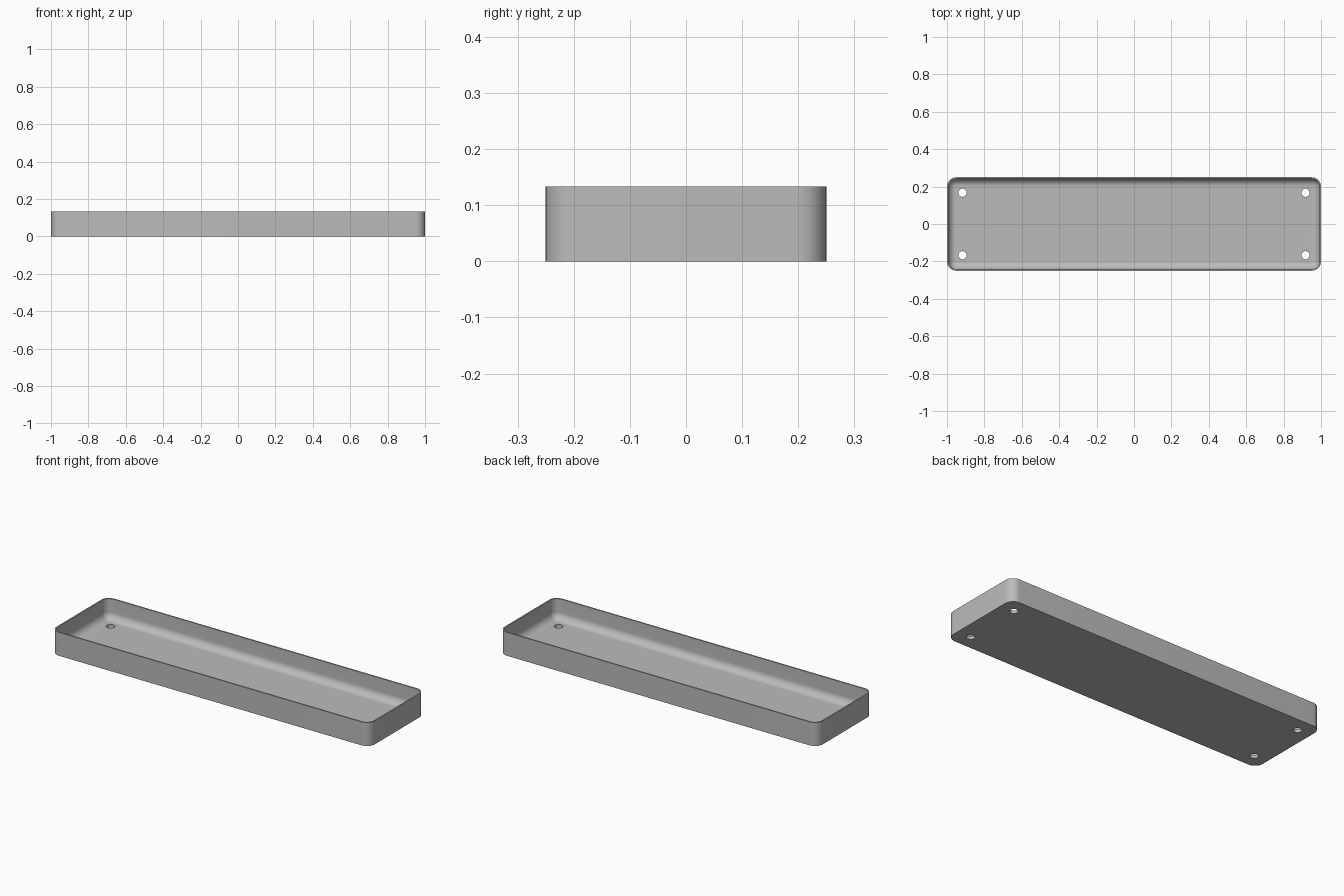
import bpy, bmesh, math

if "Cube" in bpy.data.objects:
    bpy.data.objects.remove(bpy.data.objects["Cube"], do_unlink=True)

HALF_X, HALF_Y, HEIGHT = 1.0, 0.25, 0.133
CORNER, WALL, FLOOR, FILLET = 0.05, 0.008, 0.017, 0.041
STEPS = 12

grey = bpy.data.materials.new("plain grey")
grey.use_nodes = True
colour = (0.5, 0.5, 0.5, 1)
grey.diffuse_color = colour
grey.node_tree.nodes["Principled BSDF"].inputs["Base Color"].default_value = colour


def rounded_ring(bm, inset, z):
    """Rounded rectangle of vertices, shrunk by inset, at height z."""
    r = CORNER - inset
    ring = []
    for i, (sx, sy) in enumerate([(1, 1), (-1, 1), (-1, -1), (1, -1)]):
        for k in range(STEPS + 1):
            a = math.pi / 2 * (i + k / STEPS)
            ring.append(bm.verts.new((sx * (HALF_X - CORNER) + r * math.cos(a),
                                      sy * (HALF_Y - CORNER) + r * math.sin(a), z)))
    return ring


# Wall section: outside up, over the rim, down inside and round the fillet
section = [(0, 0), (0, HEIGHT), (WALL, HEIGHT)]
for k in range(STEPS + 1):
    a = math.pi / 2 * k / STEPS
    section.append((WALL + FILLET * (1 - math.cos(a)),
                    FLOOR + FILLET * (1 - math.sin(a))))

# Tray shell lofted through the section
bm = bmesh.new()
rings = [rounded_ring(bm, inset, z) for inset, z in section]
for low, high in zip(rings, rings[1:]):
    for i in range(len(low)):
        j = (i + 1) % len(low)
        bm.faces.new((low[i], low[j], high[j], high[i]))
bm.faces.new(rings[0][::-1])
bm.faces.new(rings[-1])
bmesh.ops.recalc_face_normals(bm, faces=bm.faces)
mesh = bpy.data.meshes.new("tray")
bm.to_mesh(mesh)
bm.free()
mesh.materials.append(grey)
tray = bpy.data.objects.new("tray", mesh)
bpy.context.collection.objects.link(tray)

# Four screw holes through the floor
for sx in (-1, 1):
    for sy in (-1, 1):
        bpy.ops.mesh.primitive_cylinder_add(vertices=32, radius=0.022, depth=0.1,
                                            location=(sx * 0.917, sy * 0.167, 0))
        cutter = bpy.context.object
        cutter.name = "hole_cutter"
        cutter.data.materials.append(grey)
        bpy.context.view_layer.objects.active = tray
        cut = tray.modifiers.new("screw_hole", 'BOOLEAN')
        cut.operation, cut.solver, cut.object = 'DIFFERENCE', 'EXACT', cutter
        bpy.ops.object.modifier_apply(modifier=cut.name)
        bpy.data.objects.remove(cutter, do_unlink=True)

# Smooth curves, crisp rim and hole edges
bpy.ops.object.select_all(action='DESELECT')
tray.select_set(True)
bpy.context.view_layer.objects.active = tray
bpy.ops.object.shade_smooth_by_angle(angle=math.radians(30))
